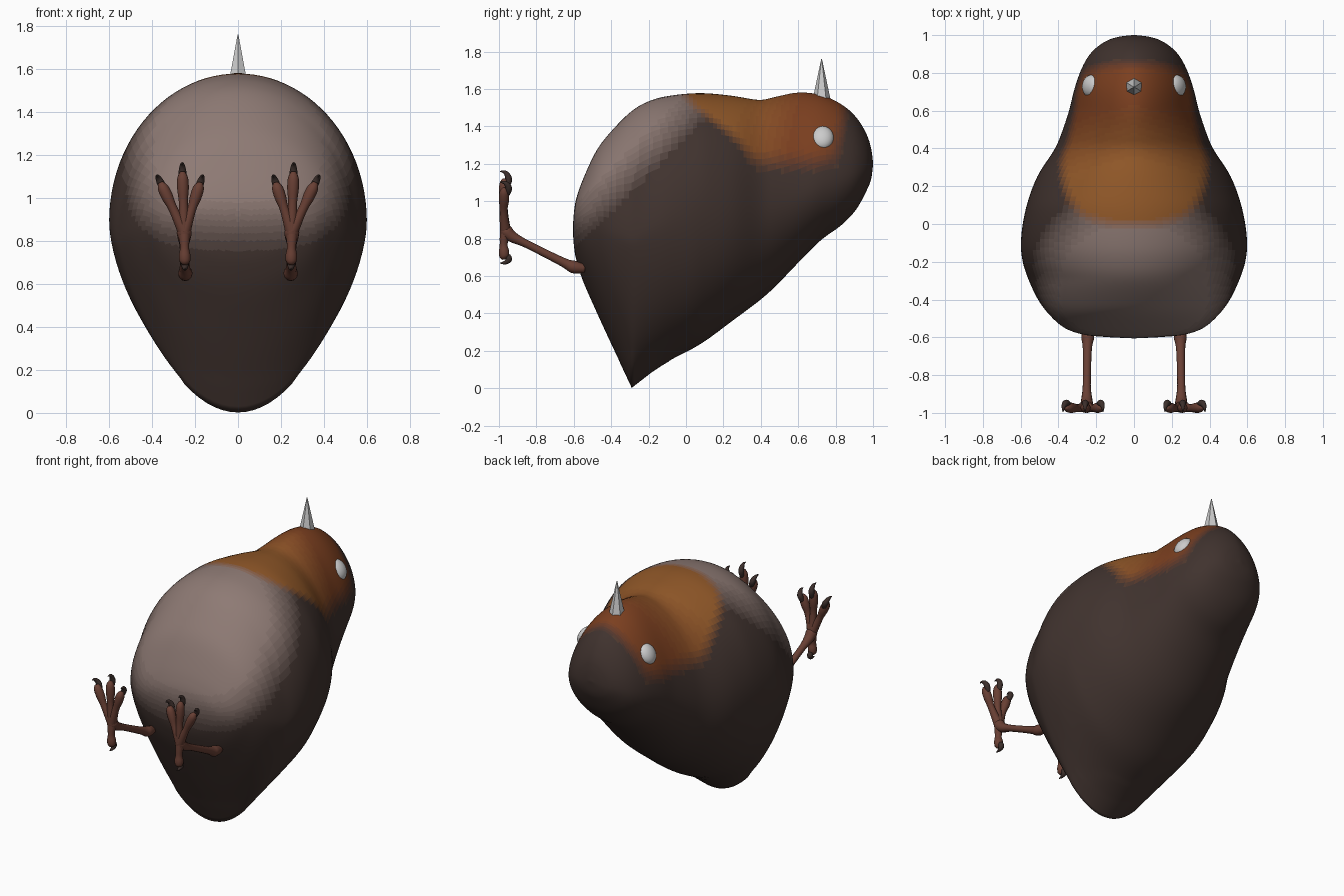
import bpy, bmesh
from math import cos, sin, pi
from mathutils import Vector, Matrix

if "Cube" in bpy.data.objects:
    bpy.data.objects.remove(bpy.data.objects["Cube"])

mats = {}


def mat(name, rgb):
    if name not in mats:
        mats[name] = bpy.data.materials.new(name)
        mats[name].diffuse_color = (*rgb, 1)
    return mats[name]


def new_object(name, bm, material=None):
    bmesh.ops.recalc_face_normals(bm, faces=bm.faces)
    for f in bm.faces:
        f.smooth = True
    me = bpy.data.meshes.new(name)
    bm.to_mesh(me)
    bm.free()
    if material:
        me.materials.append(material)
    ob = bpy.data.objects.new(name, me)
    bpy.context.collection.objects.link(ob)
    return ob


def spline(pts, steps):
    """Catmull-Rom through a list of tuples."""
    out = []
    for i in range(len(pts) - 1):
        p0, p1 = pts[max(i - 1, 0)], pts[i]
        p2, p3 = pts[i + 1], pts[min(i + 2, len(pts) - 1)]
        for k in range(steps):
            t = k / steps
            out.append(tuple(
                0.5 * (2 * b + (c - a) * t + (2 * a - 5 * b + 4 * c - d) * t * t
                       + (3 * b - a - 3 * c + d) * t ** 3)
                for a, b, c, d in zip(p0, p1, p2, p3)))
    return out + [pts[-1]]


def clamp(v):
    return max(0.0, min(1.0, v))


def lerp(a, b, t):
    return tuple(x + (y - x) * t for x, y in zip(a, b))


# Body: cross-sections along y (y, breast height, back height, half width)
sections = [
    (-.605, .86, .84, .01), (-.598, .95, .75, .15), (-.585, 1.02, .68, .27),
    (-.55, 1.12, .57, .37), (-.48, 1.27, .41, .45), (-.40, 1.375, .235, .51),
    (-.29, 1.485, .002, .562), (-.19, 1.54, .08, .593), (-.08, 1.567, .15, .60),
    (.08, 1.58, .235, .575), (.25, 1.565, .36, .515),
    (.39, 1.543, .465, .425), (.48, 1.56, .545, .385), (.60, 1.583, .67, .345),
    (.72, 1.57, .79, .315), (.83, 1.52, .87, .275), (.91, 1.45, .955, .225),
    (.965, 1.36, 1.055, .155), (.99, 1.28, 1.12, .085), (1.0, 1.205, 1.195, .01)]
N = 96
bm = bmesh.new()
rings = []
for y, top, bot, w in spline(sections, 8):
    if -.40 < y < -.29:                      # keep the tail tip crisp
        bot = .002 + (-.29 - y) * 2.12
    elif -.29 <= y < -.19:
        bot = .002 + (y + .29) * .78
    h = clamp((y - .1) / .5)                 # 0 = body, 1 = head
    mid = bot + (top - bot) * (.53 - .15 * h)
    back = 2 - .8 * clamp(1 - abs(y + .29) / .35)   # narrower towards the tail
    ring = []
    for k in range(N):
        a = 2 * pi * k / N
        c, s = cos(a), sin(a)
        ex, ez = (2 / (2 - .28 * h),) * 2 if s > 0 else (1, 2 / back)
        x = w * abs(c) ** ex * (1 if c > 0 else -1)
        z = mid + (top - mid if s > 0 else bot - mid) * abs(s) ** ez
        ring.append(bm.verts.new((x, y, max(z, 0))))
    rings.append(ring)
for r0, r1 in zip(rings, rings[1:]):
    for k in range(N):
        bm.faces.new((r0[k], r0[(k + 1) % N], r1[(k + 1) % N], r1[k]))
bm.faces.new(rings[0])
bm.faces.new(rings[-1])
soft = [v for v in bm.verts if v.co.z > .15 and -.58 < v.co.y < .98]
for i in range(6):
    bmesh.ops.smooth_vert(bm, verts=soft, factor=.5,
                          use_axis_x=True, use_axis_y=True, use_axis_z=True)
body = new_object("body", bm)

# Plumage: brown back, pale belly, orange bib, blended in steps
BROWN, PALE = (.052, .033, .028), (.27, .195, .175)
BIB, FACE = (.29, .10, .022), (.20, .05, .014)
STEPS = 8
slots = {}
for p in body.data.polygons:
    x, y, z = p.center
    pale = clamp((z - y - 1.32) / .27) * clamp((z - .55) / .4)
    d = (abs(x) / .40) ** 3 + (abs(y - .42) / .44) ** 3
    bib = clamp((1.1 - d) / .4) * clamp((z - 1.15) / .12)
    red = clamp((y - .35 + abs(x) * .3) / .3)
    key = tuple(round(v * STEPS) for v in (pale, bib, red if bib > .1 else 0))
    if key not in slots:
        base = lerp(BROWN, PALE, key[0] / STEPS)
        rgb = lerp(base, lerp(BIB, FACE, key[2] / STEPS), key[1] / STEPS)
        slots[key] = len(body.data.materials)
        body.data.materials.append(mat("plumage_%d%d%d" % key, rgb))
    p.material_index = slots[key]

# Beak
bm = bmesh.new()
bmesh.ops.create_cone(bm, cap_ends=True, segments=6, radius1=.055, radius2=.002,
                      depth=.25, matrix=Matrix.Translation((0, .725, 1.635)))
beak = new_object("beak", bm)
for p in beak.data.polygons:
    p.use_smooth = False

LEG = mat("leg_skin", (.14, .05, .034))
CLAW = mat("claw_horn", (.045, .028, .024))


def tube(name, pts, material, seg=12):
    """Tapered limb through (x, y, z, radius) points."""
    pts = spline(pts, 4)
    bm = bmesh.new()
    prev = None
    first = None
    for i, p in enumerate(pts):
        a, b = pts[max(i - 1, 0)], pts[min(i + 1, len(pts) - 1)]
        t = (Vector(b[:3]) - Vector(a[:3])).normalized()
        u = t.cross(Vector((1, .01, 0))).normalized()
        v = t.cross(u)
        ring = [bm.verts.new(Vector(p[:3]) + p[3] * (u * cos(2 * pi * k / seg)
                + v * sin(2 * pi * k / seg))) for k in range(seg)]
        if prev:
            for k in range(seg):
                j = (k + 1) % seg
                bm.faces.new((prev[k], prev[j], ring[j], ring[k]))
        first = first or ring
        prev = ring
    bm.faces.new(first)
    bm.faces.new(prev)
    return new_object(name, bm, material)


for s, side in ((1, "right"), (-1, "left")):
    # Eye: flattened ball lying on the cheek
    bm = bmesh.new()
    m = (Matrix.Translation((s * .222, .728, 1.338)) @ Matrix.Rotation(-s * .55, 4, 'Y')
         @ Matrix.Diagonal((.045, .062, .07, 1)))
    bmesh.ops.create_uvsphere(bm, u_segments=24, v_segments=16, radius=1, matrix=m)
    new_object(side + "_eye", bm)

    # Leg
    tube(side + "_leg", [(s * .245, -.54, .64, .022), (s * .245, -.60, .648, .034),
                         (s * .247, -.66, .675, .024), (s * .25, -.85, .77, .021),
                         (s * .25, -.93, .81, .03), (s * .25, -.965, .845, .034),
                         (s * .25, -.98, .87, .012)], LEG)

    # Toes (tip x, tip z) with a dark claw on each
    for toe, tx, tz in (("inner", .175, 1.07), ("middle", .258, 1.12),
                        ("outer", .36, 1.07), ("back", .247, .69)):
        def at(f, y, r):
            return (s * (.25 + (tx - .25) * f), y, .84 + (tz - .84) * f, r)
        tube(f"{side}_{toe}_toe", [at(0, -.965, .03), at(.25, -.972, .024),
                                   at(.5, -.975, .021), at(.72, -.973, .027),
                                   at(.9, -.972, .025), at(1.0, -.968, .012)], LEG)
        tube(f"{side}_{toe}_claw", [at(.86, -.955, .014), at(.98, -.948, .018),
                                    at(1.07, -.955, .015), at(1.13, -.972, .009),
                                    at(1.14, -.995, .002)], CLAW)

for m in bpy.data.materials:
    if m.users and not m.is_grease_pencil:
        m.use_nodes = True
        m.node_tree.nodes["Principled BSDF"].inputs["Base Color"].default_value = m.diffuse_color
